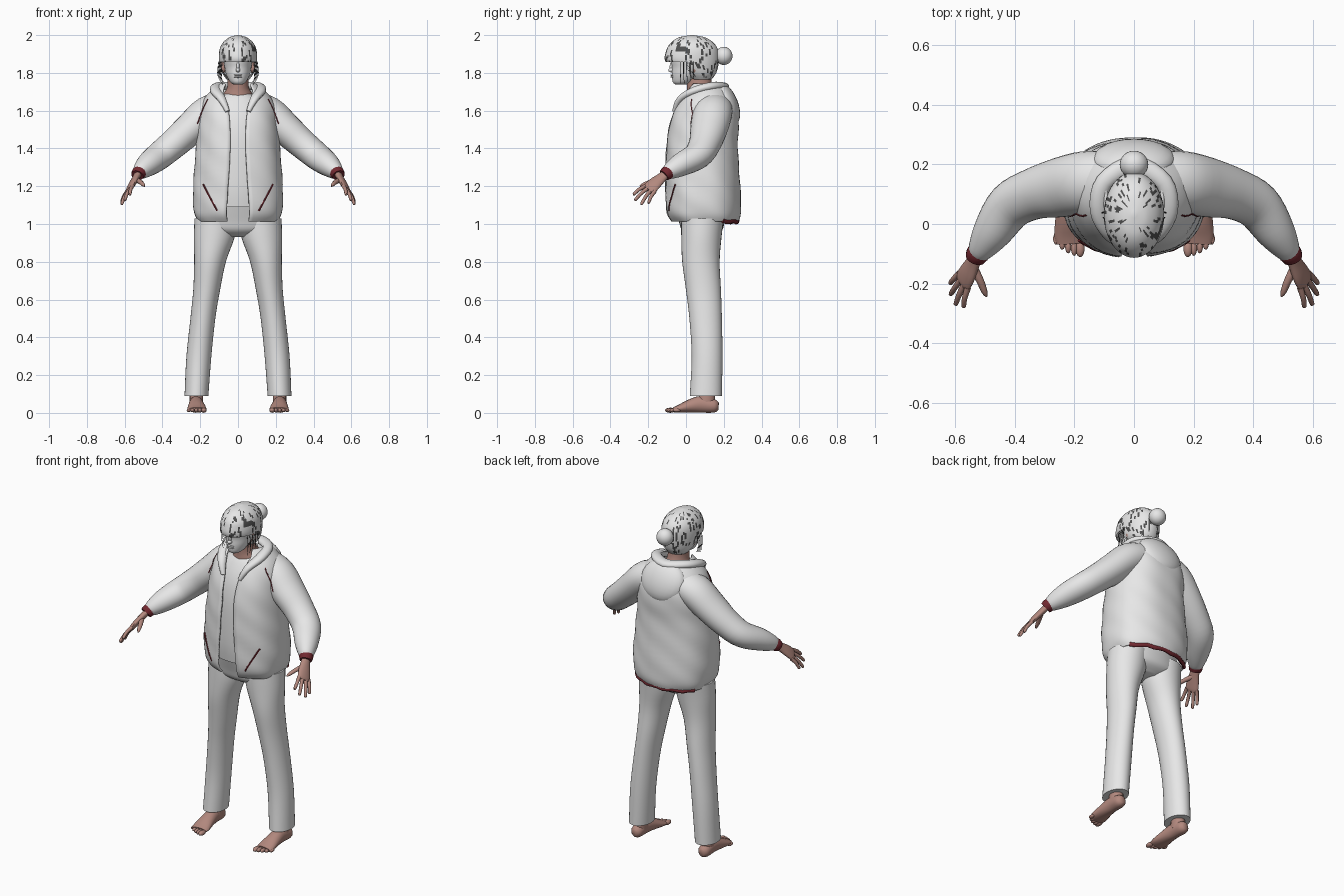
import bpy, bmesh, math, random
from mathutils import Vector

random.seed(4)
if "Cube" in bpy.data.objects:
    bpy.data.objects.remove(bpy.data.objects["Cube"])


def material(name, color):
    m = bpy.data.materials.new(name)
    m.use_nodes = True
    m.diffuse_color = (*color, 1)
    m.node_tree.nodes["Principled BSDF"].inputs["Base Color"].default_value = (*color, 1)
    return m


cloth = material("pale grey", (0.8, 0.8, 0.8))
skin = material("skin", (0.45, 0.25, 0.21))
red = material("dark red", (0.17, 0.022, 0.03))
dark = material("dark strands", (0.08, 0.08, 0.08))


def finish(name, bm, mats, mirror=False, normals=True):
    if normals:
        bmesh.ops.recalc_face_normals(bm, faces=bm.faces)
    mesh = bpy.data.meshes.new(name)
    bm.to_mesh(mesh)
    bm.free()
    for m in mats:
        mesh.materials.append(m)
    ob = bpy.data.objects.new(name, mesh)
    bpy.context.collection.objects.link(ob)
    bpy.ops.object.select_all(action="DESELECT")
    ob.select_set(True)
    bpy.context.view_layer.objects.active = ob
    bpy.ops.object.shade_smooth_by_angle(angle=math.radians(50))
    if mirror:
        mod = ob.modifiers.new("Mirror", "MIRROR")
        mod.use_mirror_merge = False
    return ob


def resample(rows, steps):
    """Catmull-Rom interpolation of rows of numbers."""
    out = []
    for i in range(len(rows) - 1):
        a, b, c, d = (rows[min(max(k, 0), len(rows) - 1)] for k in range(i - 1, i + 3))
        for s in range(steps):
            t = s / steps
            out.append([q + t / 2 * (r - p + t * (2 * p - 5 * q + 4 * r - w + t * (3 * (q - r) + w - p)))
                        for p, q, r, w in zip(a, b, c, d)])
    return out + [list(rows[-1])]


def bridge(rings, closed=True, caps=True):
    bm = bmesh.new()
    vs = [[bm.verts.new(p) for p in ring] for ring in rings]
    n = len(vs[0])
    for lo, hi in zip(vs, vs[1:]):
        for j in range(n if closed else n - 1):
            k = (j + 1) % n
            bm.faces.new((lo[j], lo[k], hi[k], hi[j]))
    if caps and closed:
        bm.faces.new(vs[0])
        bm.faces.new(vs[-1])
    return bm


def loft_rings(rows, n=32, p=1.0, steps=4, wobble=0.0):
    """Level rings; row = z, half width, front y, back y, centre x, front gap."""
    rings = []
    for z, rx, yf, yb, cx, gap in resample([r + (0,) * (6 - len(r)) for r in rows], steps):
        a0 = math.asin(min(1, gap / rx) ** (1 / p)) if gap > 0 else 0
        ring = []
        for j in range(n):
            t = a0 + (math.tau - 2 * a0) * j / (n - 1 if gap > 0 else n)
            s, c = math.sin(t), math.cos(t)
            k = 1 + wobble * math.sin(6 * t + 23 * z) * math.sin(17 * z)
            ring.append((cx + k * rx * math.copysign(abs(s) ** p, s),
                         (yf + yb) / 2 - k * (yb - yf) / 2 * math.copysign(abs(c) ** p, c), z))
        rings.append(ring)
    return rings


def loft(name, rows, mat, mirror=False, **kw):
    return finish(name, bridge(loft_rings(rows, **kw)), [mat], mirror)


def tube(name, rows, mat, mirror=False, side=None, n=16, steps=4):
    """Sweep an ellipse; row = x, y, z, radius across, radius through."""
    rows = resample(rows, steps)
    pts = [Vector(r[:3]) for r in rows]
    rings = []
    for i, r in enumerate(rows):
        t = (pts[min(i + 1, len(pts) - 1)] - pts[max(i - 1, 0)]).normalized()
        b = Vector(side) if side else t.cross(Vector((0, 0, 1)))
        b = (b - t * b.dot(t)).normalized()
        w = t.cross(b)
        rings.append([pts[i] + b * r[3] * math.cos(math.tau * j / n) + w * r[4] * math.sin(math.tau * j / n)
                      for j in range(n)])
    return finish(name, bridge(rings), [mat], mirror)


def ball(name, loc, size, mat, mirror=False, tilt=0.0):
    bm = bmesh.new()
    bmesh.ops.create_uvsphere(bm, u_segments=24, v_segments=14, radius=1)
    bmesh.ops.scale(bm, vec=size, verts=bm.verts)
    co, si = math.cos(tilt), math.sin(tilt)
    for v in bm.verts:
        x, y, z = v.co
        v.co = Vector((x, y * co - z * si, y * si + z * co)) + Vector(loc)
    return finish(name, bm, [mat], mirror)


# Trousers
loft("trouser_legs", [(0.09, 0.063, 0.02, 0.19, 0.22), (0.3, 0.066, 0.03, 0.193, 0.207),
                      (0.5, 0.066, 0.018, 0.19, 0.186), (0.65, 0.071, 0.0, 0.185, 0.166),
                      (0.8, 0.084, -0.02, 0.178, 0.148), (0.93, 0.108, -0.025, 0.188, 0.126),
                      (1.03, 0.112, -0.025, 0.2, 0.118)], cloth, True)
loft("trouser_hips", [(0.93, 0.09, 0.03, 0.14), (0.965, 0.21, -0.02, 0.19), (1.02, 0.222, -0.04, 0.205),
                      (1.11, 0.2, -0.07, 0.22)], cloth)

# Shirt and open jacket
loft("shirt", [(1.09, 0.19, -0.077, 0.25), (1.2, 0.2, -0.087, 0.25), (1.4, 0.19, -0.085, 0.25),
               (1.52, 0.18, -0.07, 0.25), (1.6, 0.16, -0.045, 0.24), (1.66, 0.12, -0.012, 0.2),
               (1.69, 0.075, 0.012, 0.17)], cloth, p=0.9)
jacket_rows = [(1.015, 0.21, -0.075, 0.272, 0, 0.055), (1.06, 0.228, -0.1, 0.284, 0, 0.06),
               (1.15, 0.235, -0.106, 0.284, 0, 0.055), (1.3, 0.226, -0.106, 0.275, 0, 0.045),
               (1.42, 0.215, -0.1, 0.27, 0, 0.04), (1.52, 0.208, -0.086, 0.275, 0, 0.042),
               (1.6, 0.198, -0.06, 0.268, 0, 0.05), (1.66, 0.175, -0.03, 0.245, 0, 0.065),
               (1.705, 0.135, 0.0, 0.22, 0, 0.075), (1.74, 0.09, 0.02, 0.19, 0, 0.065)]
jacket = finish("jacket_body", bridge(loft_rings(jacket_rows, n=64, p=0.87, steps=5, wobble=0.015),
                                      closed=False), [cloth])
shell = jacket.modifiers.new("Thickness", "SOLIDIFY")
shell.thickness = 0.01
shell.offset = 0

# Sleeves and cuffs
sleeves = tube("sleeves", [(0.07, 0.15, 1.62, 0.095, 0.08), (0.16, 0.14, 1.585, 0.105, 0.092),
                           (0.25, 0.122, 1.505, 0.1, 0.086), (0.34, 0.1, 1.425, 0.086, 0.078),
                           (0.415, 0.06, 1.362, 0.08, 0.072), (0.475, -0.025, 1.315, 0.066, 0.062),
                           (0.515, -0.085, 1.28, 0.044, 0.044), (0.53, -0.105, 1.265, 0.028, 0.028)],
               cloth, True, n=28)
tube("cuffs", [(0.51, -0.082, 1.283, 0.037, 0.035), (0.525, -0.1, 1.27, 0.039, 0.037),
               (0.533, -0.116, 1.257, 0.034, 0.032)], red, True)

# Hood resting on the back and its collar roll
ball("hood_sack", (0, 0.215, 1.635), (0.14, 0.06, 0.12), cloth, tilt=0.38)
collar_half = [(0.055, -0.062, 1.595, 0.012, 0.012), (0.085, -0.03, 1.66, 0.024, 0.018),
               (0.118, 0.045, 1.705, 0.03, 0.022), (0.1, 0.14, 1.73, 0.03, 0.022)]
tube("hood_collar", collar_half + [(0, 0.195, 1.728, 0.034, 0.022)]
     + [(-r[0], *r[1:]) for r in reversed(collar_half)], cloth)

# Red trim: back hem, pocket edges and shoulder seams
hem = []
for k in range(13):
    a = math.radians(-57 + 9.5 * k)
    hem.append((0.23 * math.sin(a), 0.1 + 0.172 * math.cos(a), 1.015 + 0.004 * math.sin(2.2 * k), 0.011, 0.013))
tube("back_hem", hem, red, n=8, steps=2)
bpy.context.view_layer.update()


def front_strip(name, path, radius):
    """Lay a thin cord over the front of the jacket."""
    rows = []
    for x, z in resample(path, 6):
        hits = [o.ray_cast(Vector((x, -1, z)), Vector((0, 1, 0))) for o in (jacket, sleeves)]
        ys = [h[1].y for h in hits if h[0]]
        if ys:
            rows.append((x, min(ys), z, radius, radius))
    if len(rows) > 1:
        tube(name, rows, red, True, side=(1, 0, 0.3), n=6, steps=1)


front_strip("pocket_edges", [(0.185, 1.21), (0.148, 1.14), (0.11, 1.07)], 0.005)
front_strip("shoulder_seams", [(0.16, 1.66), (0.185, 1.61), (0.215, 1.53)], 0.003)

# Neck, face and features
loft("neck", [(1.64, 0.09, 0.0, 0.18), (1.69, 0.076, 0.005, 0.17), (1.73, 0.056, 0.005, 0.14),
              (1.83, 0.055, 0.0, 0.13)], skin)
loft("face", [(1.738, 0.022, -0.055, 0.0), (1.752, 0.042, -0.07, 0.04), (1.79, 0.062, -0.075, 0.09),
              (1.83, 0.071, -0.074, 0.12), (1.88, 0.077, -0.08, 0.14), (1.94, 0.06, -0.05, 0.12)], cloth)
ball("nose", (0, -0.078, 1.815), (0.012, 0.016, 0.012), cloth)
ball("nose_bridge", (0, -0.073, 1.838), (0.008, 0.013, 0.026), cloth, tilt=-0.2)
for lip, z in (("upper_lip", 1.788), ("lower_lip", 1.779)):
    ball(lip, (0, -0.072, z), (0.022, 0.01, 0.005), cloth)
ball("ears", (0.078, 0.045, 1.83), (0.014, 0.016, 0.03), skin, True)

# Hair cap with dark streaks, cut away around the face
cols = 72
bm = bridge(loft_rings([(1.765, 0.06, 0.02, 0.135), (1.8, 0.084, -0.03, 0.16), (1.858, 0.1, -0.108, 0.174),
                        (1.92, 0.098, -0.104, 0.17), (1.96, 0.08, -0.08, 0.145), (1.988, 0.046, -0.038, 0.1),
                        (2.0, 0.006, 0.025, 0.04)], n=cols, steps=7))
bmesh.ops.recalc_face_normals(bm, faces=bm.faces)
bm.faces.ensure_lookup_table()
for _ in range(230):
    start, col = random.randrange(36), random.randrange(cols)
    for k in range(random.randint(2, 4)):
        f = bm.faces[(start + k) * cols + col]
        if abs(f.calc_center_median().x) > 0.015:
            f.material_index = 1
cut = [f for f in bm.faces if f.calc_center_median().z < 1.857
       and f.calc_center_median().y < 0.02 + 0.25 * (1.8 - f.calc_center_median().z)]
bmesh.ops.delete(bm, geom=cut, context="FACES")
finish("hair_cap", bm, [cloth, dark], normals=False)
ball("hair_bun", (0, 0.2, 1.89), (0.048, 0.046, 0.048), cloth)
for k in range(5):
    x, y = 0.082 + 0.005 * k, -0.03 + 0.017 * k
    tube("loose_strands", [(x, y, 1.86, 0.002, 0.002), (x + 0.006, y, 1.8, 0.002, 0.002),
                           (x - 0.002, y + 0.004, 1.735 + 0.008 * k, 0.001, 0.001)],
         dark, True, side=(1, 0, 0), n=5)

# Hands
spread = Vector((0.45, 0.77, -0.45))
tube("palms", [(0.525, -0.098, 1.272, 0.024, 0.02), (0.54, -0.13, 1.245, 0.029, 0.018),
               (0.558, -0.165, 1.215, 0.038, 0.017), (0.572, -0.19, 1.19, 0.04, 0.014),
               (0.577, -0.2, 1.181, 0.034, 0.009)], skin, True, side=spread)
tips = [("index_fingers", (0.573, -0.28, 1.155)), ("middle_fingers", (0.6, -0.272, 1.125)),
        ("ring_fingers", (0.617, -0.238, 1.103)), ("little_fingers", (0.618, -0.2, 1.11))]
for k, (name, tip) in enumerate(tips):
    base = Vector((0.572, -0.19, 1.188)) + spread * (0.021 * k - 0.031)
    tip = Vector(tip)
    mid = base.lerp(tip, 0.5) + Vector((0.003, -0.002, 0.004))
    end = base.lerp(tip, 0.93)
    tube(name, [(*base, 0.011, 0.011), (*mid, 0.0095, 0.0095), (*end, 0.008, 0.008), (*tip, 0.003, 0.003)],
         skin, True, side=spread, n=10)
tube("thumbs", [(0.54, -0.145, 1.235, 0.015, 0.014), (0.517, -0.19, 1.222, 0.013, 0.012),
                (0.502, -0.227, 1.208, 0.01, 0.009), (0.495, -0.243, 1.2, 0.004, 0.004)], skin, True, n=10)

# Feet
tube("ankles", [(0.22, 0.11, 0.2, 0.036, 0.042), (0.22, 0.112, 0.1, 0.036, 0.042),
                (0.221, 0.105, 0.04, 0.036, 0.05)], skin, True, side=(1, 0, 0))
tube("feet", [(0.225, 0.172, 0.034, 0.016, 0.02), (0.224, 0.15, 0.036, 0.034, 0.035),
              (0.222, 0.08, 0.045, 0.037, 0.044), (0.22, 0.02, 0.036, 0.044, 0.035),
              (0.217, -0.035, 0.022, 0.051, 0.021), (0.215, -0.065, 0.016, 0.047, 0.014)], skin, True)
for k in range(5):
    ball("toes", (0.181 + 0.02 * k, -0.083 + 0.003 * k * k * 0.7, 0.014),
         (0.015 if k == 0 else 0.0105, 0.028 - 0.002 * k, 0.0135 - 0.001 * k), skin, True)
